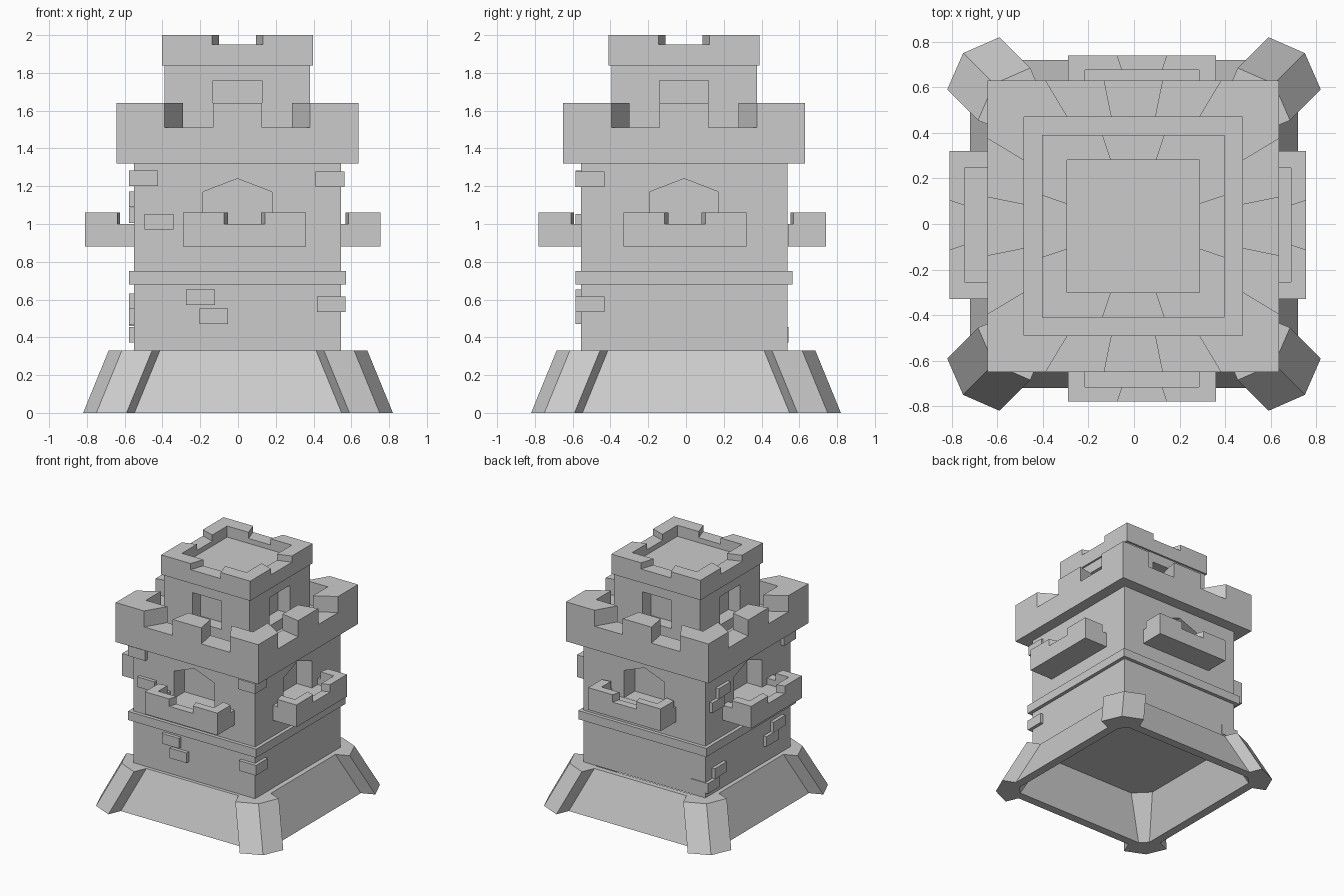
import bpy, bmesh
from math import pi
from mathutils import Matrix

cube = bpy.data.objects.get("Cube")
if cube:
    bpy.data.objects.remove(cube, do_unlink=True)

stone = bpy.data.materials.new("grey stone")
stone.use_nodes = True
GREY = (0.6, 0.6, 0.6, 1)
stone.diffuse_color = GREY
stone.node_tree.nodes["Principled BSDF"].inputs["Base Color"].default_value = GREY

CENTRE = (-0.003, -0.01, 0)   # tower shaft sits slightly off the base centre
TURNS = [Matrix.Rotation(i * pi / 2, 4, 'Z') for i in range(4)]


def loft(bm, low, z0, high, z1, turn=None):
    """Closed solid between two matching outlines."""
    a = [bm.verts.new((x, y, z0)) for x, y in low]
    b = [bm.verts.new((x, y, z1)) for x, y in high]
    n = len(a)
    faces = [bm.faces.new(a), bm.faces.new(b)]
    faces += [bm.faces.new((a[i], a[(i + 1) % n], b[(i + 1) % n], b[i])) for i in range(n)]
    bmesh.ops.recalc_face_normals(bm, faces=faces)
    if turn:
        bmesh.ops.transform(bm, matrix=turn, verts=a + b)


def rect(x0, x1, y0, y1):
    return [(x0, y0), (x1, y0), (x1, y1), (x0, y1)]


def square(h):
    return rect(-h, h, -h, h)


def prism(bm, outline, z0, z1, turn=None):
    loft(bm, outline, z0, outline, z1, turn)


def make(name, bm, location=(0, 0, 0)):
    mesh = bpy.data.meshes.new(name)
    bm.to_mesh(mesh)
    bm.free()
    mesh.materials.append(stone)
    ob = bpy.data.objects.new(name, mesh)
    ob.location = location
    bpy.context.collection.objects.link(ob)
    return ob


def carve(ob, bm):
    """Subtract the solids in bm and keep the result."""
    cutter = make("cutter", bm, ob.location)
    cutter.hide_render = True
    mod = ob.modifiers.new("carve", 'BOOLEAN')
    mod.operation, mod.solver, mod.object = 'DIFFERENCE', 'EXACT', cutter
    mod.use_self = True
    bpy.context.view_layer.update()
    graph = bpy.context.evaluated_depsgraph_get()
    mesh = bpy.data.meshes.new_from_object(ob.evaluated_get(graph))
    ob.modifiers.clear()
    ob.data = mesh
    bpy.data.objects.remove(cutter, do_unlink=True)


def battlement(name, outer, inner, z0, z_floor, z_notch, z1, notches):
    """Square parapet with notches (edges given on the outer face) that narrow inwards."""
    bm = bmesh.new()
    prism(bm, square(outer), z0, z1)
    ob = make(name, bm, CENTRE)
    cut = bmesh.new()
    prism(cut, square(inner), z_floor, z1 + 0.1)
    far, near = 1.1, 0.9
    for turn in TURNS:
        for a, b in notches:
            outline = [(a * far, -outer * far), (b * far, -outer * far),
                       (b * inner / outer * near, -inner * near),
                       (a * inner / outer * near, -inner * near)]
            prism(cut, outline, z_notch, z1 + 0.05, turn)
    carve(ob, cut)


# Flared, hollow base skirt
bm = bmesh.new()
loft(bm, square(0.72), 0, square(0.585), 0.33)
skirt = make("base_skirt", bm)
cut = bmesh.new()
loft(cut, square(0.682), -0.1, square(0.51), 0.43)
carve(skirt, cut)

# Leaning corner buttresses
foot = [(0.75, 0.75), (0.59, 0.82), (0.54, 0.70), (0.70, 0.54), (0.82, 0.59)]
head = [(x - 0.135, y - 0.135) for x, y in foot]
for corner, turn in zip(("back_left", "back_right", "front_right", "front_left"), TURNS):
    bm = bmesh.new()
    loft(bm, foot, 0, head, 0.33, turn)
    make(corner + "_buttress", bm)

# Main shaft with a gabled doorway on each side
bm = bmesh.new()
prism(bm, square(0.547), 0.33, 1.32)
shaft = make("tower_shaft", bm, CENTRE)
cut = bmesh.new()
gable = [(-0.182, 0.95), (0.182, 0.95), (0.182, 1.17), (0, 1.24), (-0.182, 1.17)]
upright = Matrix.Rotation(pi / 2, 4, 'X')
for turn in TURNS:
    prism(cut, gable, 0.41, 0.7, turn @ upright)
carve(shaft, cut)

# String course
bm = bmesh.new()
prism(bm, square(0.575), 0.68, 0.75)
make("string_course", bm, CENTRE)

# Large crown, upper turret and its top battlement
battlement("crown", 0.64, 0.48, 1.32, 1.45, 1.51, 1.64, [(-0.385, -0.13), (0.13, 0.385)])

bm = bmesh.new()
prism(bm, square(0.385), 1.4, 1.84)
turret = make("turret", bm, CENTRE)
cut = bmesh.new()
for turn in TURNS:
    prism(cut, rect(-0.13, 0.13, -0.5, -0.28), 1.53, 1.76, turn)
carve(turret, cut)

battlement("turret_battlement", 0.4, 0.29, 1.84, 1.91, 1.95, 2.0, [(-0.135, 0.135)])

# Balconies: side, sideways shift, outer reach
balconies = [("front", 0.035, 0.78), ("left", -0.005, 0.755),
             ("back", -0.035, 0.74), ("right", 0.005, 0.81)]
for turn, (side, shift, reach) in zip(TURNS, balconies):
    move = turn @ Matrix.Translation((shift, -reach, 0))
    bm = bmesh.new()
    prism(bm, rect(-0.325, 0.325, 0, reach - 0.54), 0.88, 1.06, move)
    balcony = make(side + "_balcony", bm)
    cut = bmesh.new()
    prism(cut, rect(-0.25, 0.25, 0.065, 0.4), 0.95, 1.2, move)
    prism(cut, [(-0.115, -0.02), (0.115, -0.02), (0.075, 0.1), (-0.075, 0.1)], 1.0, 1.15, move)
    for s in (-1, 1):
        side_notch = [(s * 0.345, 0.167), (s * 0.23, 0.19), (s * 0.23, 0.45), (s * 0.345, 0.45)]
        prism(cut, side_notch, 1.0, 1.1, move)
    carve(balcony, cut)

# Raised stones: start along x, start along y, base height
LONG, TALL = 0.153, 0.082
FRONT, RIGHT = -0.585, -0.577
stones = [(RIGHT, FRONT, 1.2), (-0.495, FRONT, 0.97), (0.41, FRONT, 1.195),
          (-0.275, FRONT, 0.57), (-0.205, FRONT, 0.47), (0.417, FRONT, 0.535),
          (RIGHT, -0.45, 0.55), (RIGHT, -0.36, 0.467), (RIGHT, 0.3, 0.46),
          (RIGHT, 0.39, 0.373), (RIGHT, 0.25, 1.09), (RIGHT, 0.33, 1.005)]
bm = bmesh.new()
for x, y, z in stones:
    prism(bm, rect(x, x + LONG, y, y + LONG), z, z + TALL)
make("raised_stones", bm)
